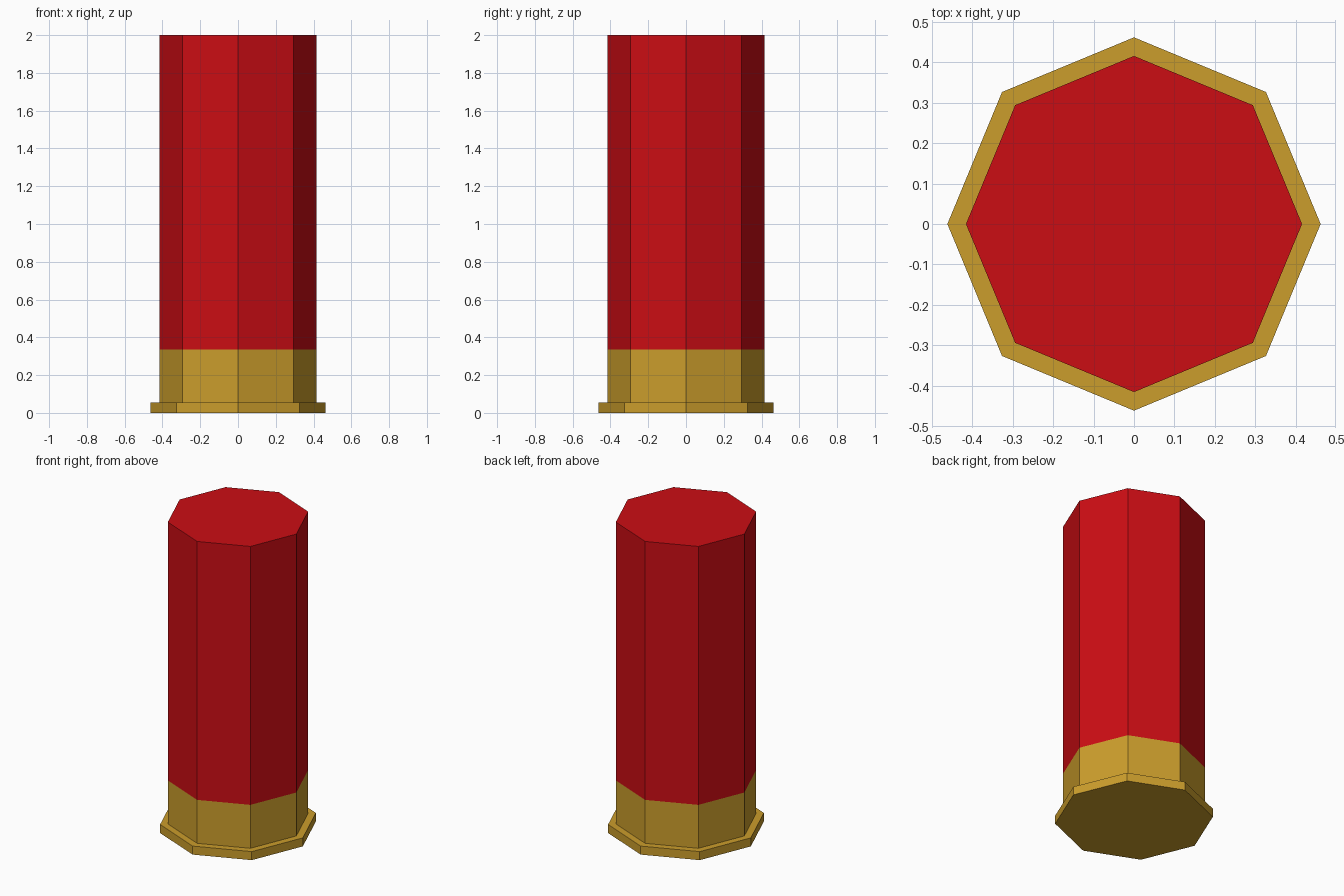
import bpy, bmesh
from math import cos, sin, pi

if "Cube" in bpy.data.objects:
    bpy.data.objects.remove(bpy.data.objects["Cube"])

SIDES = 8


def material(name, color):
    m = bpy.data.materials.new(name)
    m.diffuse_color = (*color, 1)
    m.use_nodes = True
    m.node_tree.nodes["Principled BSDF"].inputs["Base Color"].default_value = m.diffuse_color
    return m


def lathe(name, profile, mat, cap_bottom=True, cap_top=True):
    """Turn (radius, z) points into a flat-shaded octagonal solid."""
    bm = bmesh.new()
    rings = [[bm.verts.new((r * cos(2 * pi * i / SIDES), r * sin(2 * pi * i / SIDES), z))
              for i in range(SIDES)] for r, z in profile]
    for low, high in zip(rings, rings[1:]):
        for i in range(SIDES):
            j = (i + 1) % SIDES
            bm.faces.new((low[i], low[j], high[j], high[i]))
    if cap_bottom:
        bm.faces.new(rings[0][::-1])
    if cap_top:
        bm.faces.new(rings[-1])
    mesh = bpy.data.meshes.new(name)
    bm.to_mesh(mesh)
    bm.free()
    mesh.materials.append(mat)
    obj = bpy.data.objects.new(name, mesh)
    bpy.context.collection.objects.link(obj)
    return obj


brass = material("brass", (0.60, 0.34, 0.025))
red = material("red_plastic", (0.60, 0.004, 0.007))

# Brass base with its wider rim, open where the tube continues
lathe("brass_base", [(0.462, 0), (0.462, 0.055), (0.416, 0.055), (0.416, 0.335)],
      brass, cap_top=False)

# Red tube with a flat closed top
lathe("red_tube", [(0.416, 0.335), (0.416, 2.0)], red, cap_bottom=False)
